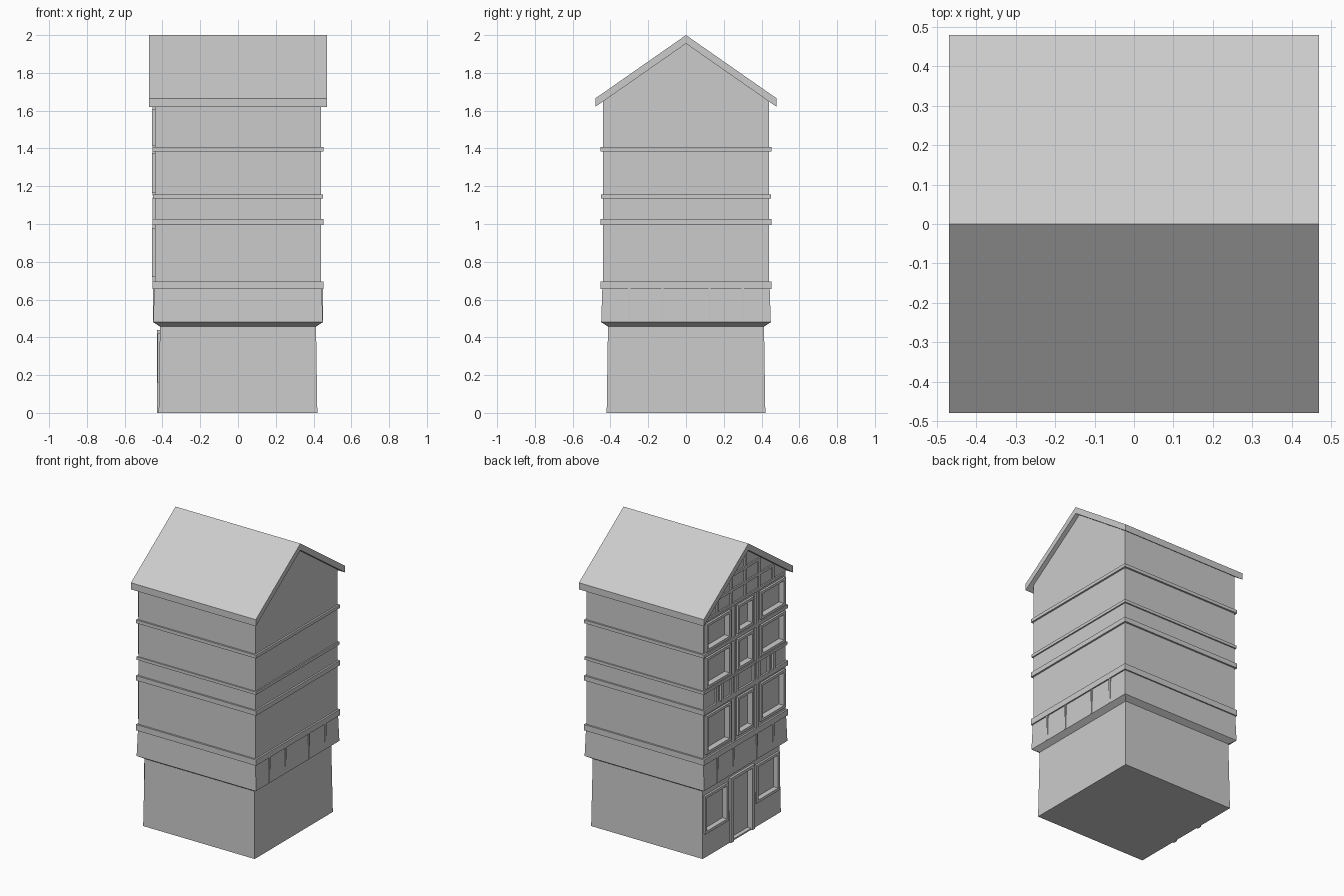
import bpy, bmesh

if "Cube" in bpy.data.objects:
    bpy.data.objects.remove(bpy.data.objects["Cube"])


def mesh_object(name, bm):
    bmesh.ops.recalc_face_normals(bm, faces=bm.faces)
    me = bpy.data.meshes.new(name)
    bm.to_mesh(me)
    bm.free()
    ob = bpy.data.objects.new(name, me)
    bpy.context.collection.objects.link(ob)
    return ob


def add_box(bm, x0, x1, y0, y1, z0, z1):
    vs = bmesh.ops.create_cube(bm, size=1)["verts"]
    for v in vs:
        v.co.x = x1 if v.co.x > 0 else x0
        v.co.y = y1 if v.co.y > 0 else y0
        v.co.z = z1 if v.co.z > 0 else z0


def boxes(name, items):
    bm = bmesh.new()
    for b in items:
        add_box(bm, *b)
    return mesh_object(name, bm)


def prism(name, profile, x0, x1):
    """Extrude a (y, z) outline along x."""
    bm = bmesh.new()
    f = bm.faces.new([bm.verts.new((x0, y, z)) for y, z in profile])
    ext = bmesh.ops.extrude_face_region(bm, geom=[f])["geom"]
    bmesh.ops.translate(bm, vec=(x1 - x0, 0, 0),
                        verts=[v for v in ext if isinstance(v, bmesh.types.BMVert)])
    return mesh_object(name, bm)


def stacked(name, levels):
    """Square storey whose half-width changes with height."""
    bm = bmesh.new()
    rings = [[bm.verts.new((sx * h, sy * h, z)) for sx, sy in
              ((-1, -1), (1, -1), (1, 1), (-1, 1))] for z, h in levels]
    for a, b in zip(rings, rings[1:]):
        for i in range(4):
            j = (i + 1) % 4
            bm.faces.new((a[i], a[j], b[j], b[i]))
    bm.faces.new(rings[0])
    bm.faces.new(rings[-1])
    return mesh_object(name, bm)


def carve(target, holes, x):
    cutter = boxes("window_cutter", [(x - 0.1, x + 0.025, *h) for h in holes])
    cutter.hide_render = True
    cutter.hide_viewport = True
    cutter.display_type = 'WIRE'
    m = target.modifiers.new("openings", 'BOOLEAN')
    m.object = cutter
    m.solver = 'EXACT'


def frame(y0, y1, z0, z1, x, w=0.018, out=0.014):
    a, b = x - out, x + 0.01
    return [(a, b, y0, y0 + w, z0, z1), (a, b, y1 - w, y1, z0, z1),
            (a, b, y0 + w, y1 - w, z0, z0 + w), (a, b, y0 + w, y1 - w, z1 - w, z1)]


# Main masses
ground = stacked("ground_floor", [(0, 0.42), (0.46, 0.413)])
stacked("jetty_storey", [(0.455, 0.41), (0.48, 0.449), (0.66, 0.443)])
H = 0.44
upper = prism("upper_walls", [(-H, 0.655), (H, 0.655), (H, 1.648), (0, 1.957), (-H, 1.648)], -H, H)
prism("roof", [(0, 2.0), (0.48, 1.665), (0.48, 1.62), (0, 1.955),
               (-0.48, 1.62), (-0.48, 1.665)], -0.47, 0.47)

# String courses around the walls
for i, (z0, z1, h) in enumerate([(0.655, 0.695, 0.452), (0.995, 1.027, 0.452),
                                 (1.135, 1.155, 0.449), (1.385, 1.407, 0.452)]):
    boxes(f"string_course_{i + 1}", [(-h, h, -h, h, z0, z1)])

# Thin panel divisions on both gable sides of the jetty storey
boxes("frieze_dividers", [(s * 0.446 - 0.005, s * 0.446 + 0.005, y - 0.006, y + 0.006, 0.482, 0.66)
                          for s in (-1, 1) for y in (-0.3, -0.125, 0.125, 0.3)])

# Upper windows on the detailed -x facade
bays = [(-0.425, -0.16), (-0.085, 0.085), (0.16, 0.425)]
storeys = [(0.72, 0.98), (1.165, 1.375), (1.415, 1.605)]
wins = [(a, b, c, d) for c, d in storeys for a, b in bays]
boxes("upper_window_frames", [p for w in wins for p in frame(*w, -H)])
carve(upper, [(a + 0.018, b - 0.018, c + 0.018, d - 0.018) for a, b, c, d in wins], -H)

# Pilasters between the bays, and short posts under the second row
boxes("pilasters", [(-0.452, -0.43, y - 0.01, y + 0.01, z0, z1)
                    for z0, z1 in ((0.69, 1.0), (1.15, 1.39), (1.4, 1.62))
                    for y in (-0.122, 0.122)])
boxes("balcony_posts", [(-0.453, -0.43, y - 0.012, y + 0.012, 1.02, 1.14)
                        for c in (-0.28, 0.28, -0.12, 0.12) for y in (c - 0.025, c + 0.025)])

# Timber lattice in the gable
lattice = [(-0.449, -0.43, y - 0.009, y + 0.009, 1.625, 1.94 - abs(y) * 0.7)
           for y in (-0.3, -0.15, 0, 0.15, 0.3)]
for z in (1.63, 1.73, 1.83):
    r = min(0.43, (1.945 - z) / 0.7)
    lattice.append((-0.449, -0.43, -r, r, z - 0.009, z + 0.009))
boxes("gable_timbers", lattice)

# Ground floor windows and door
shop = [(-0.4, -0.15, 0.16, 0.42), (0.15, 0.4, 0.16, 0.42)]
boxes("shop_window_frames", [p for w in shop for p in frame(*w, -0.417, 0.018, 0.01)])
carve(ground, [(a + 0.018, b - 0.018, c + 0.018, d - 0.018) for a, b, c, d in shop]
      + [(-0.1, 0.1, 0.01, 0.42)], -0.417)
boxes("door_frame", [(-0.43, -0.39, -0.13, -0.1, 0, 0.44), (-0.43, -0.39, 0.1, 0.13, 0, 0.44),
                     (-0.43, -0.39, -0.1, 0.1, 0.42, 0.44)])
